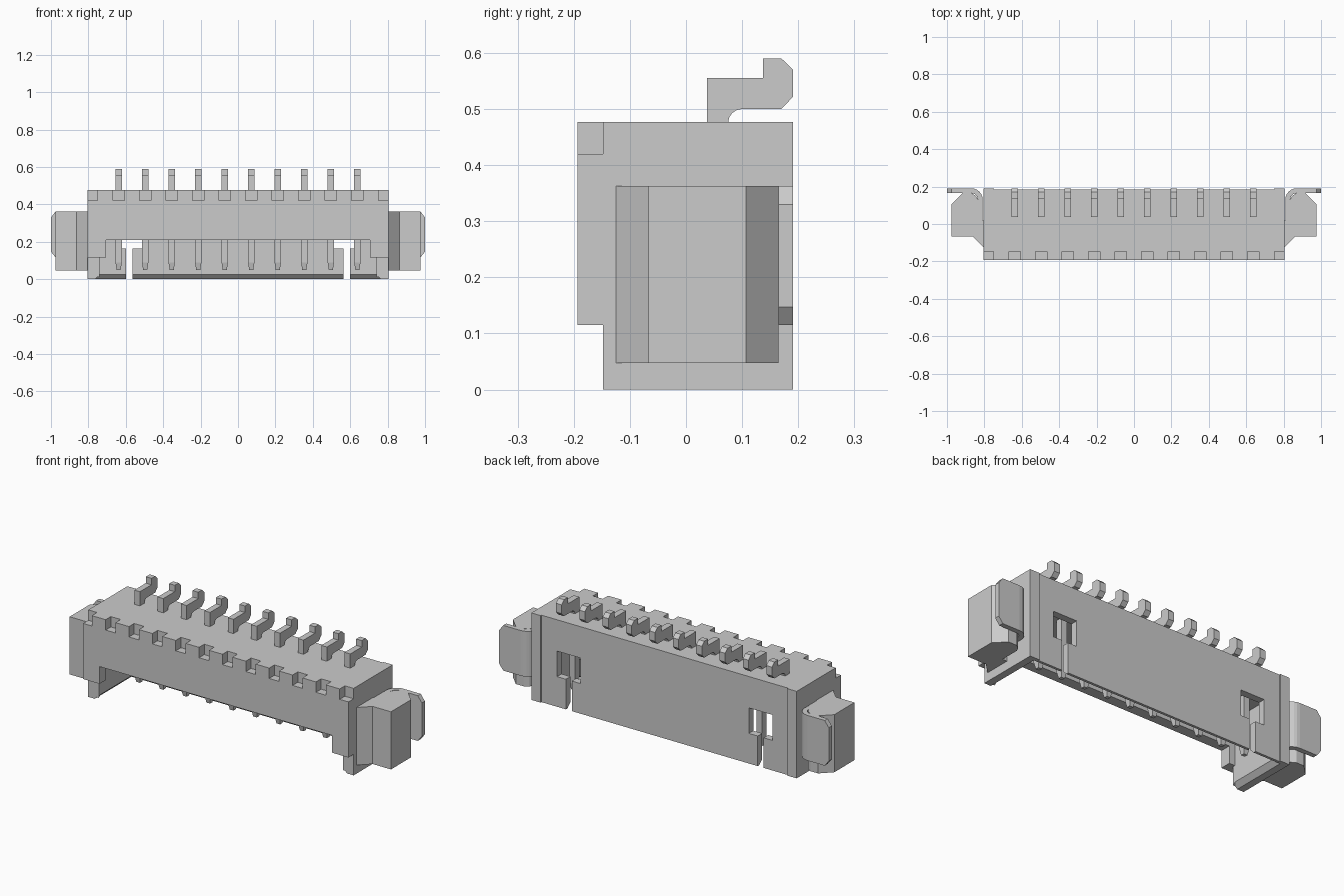
import bpy, bmesh, math

if "Cube" in bpy.data.objects:
    bpy.data.objects.remove(bpy.data.objects["Cube"])

PITCH = 0.1418
PIN_X = [(i - 4.5) * PITCH for i in range(10)]


def loft(bm, ring_a, ring_b):
    """Closed solid between two matching rings of 3D points."""
    a = [bm.verts.new(p) for p in ring_a]
    b = [bm.verts.new(p) for p in ring_b]
    bm.faces.new(a)
    bm.faces.new(b[::-1])
    for i in range(len(a)):
        j = (i + 1) % len(a)
        bm.faces.new((a[j], a[i], b[i], b[j]))


def rect(x0, x1, y0, y1, z):
    return [(x0, y0, z), (x1, y0, z), (x1, y1, z), (x0, y1, z)]


def box(bm, x0, x1, y0, y1, z0, z1):
    loft(bm, rect(x0, x1, y0, y1, z0), rect(x0, x1, y0, y1, z1))


def finish(bm, name):
    bmesh.ops.recalc_face_normals(bm, faces=bm.faces)
    me = bpy.data.meshes.new(name)
    bm.to_mesh(me)
    bm.free()
    ob = bpy.data.objects.new(name, me)
    bpy.context.collection.objects.link(ob)
    return ob


def cut(target, build, name):
    """Subtract the solid(s) drawn by build(bm) from target."""
    bm = bmesh.new()
    build(bm)
    cutter = finish(bm, name)
    cutter.hide_render = True
    mod = target.modifiers.new(name, 'BOOLEAN')
    mod.operation, mod.solver, mod.object = 'DIFFERENCE', 'EXACT', cutter
    bpy.context.view_layer.objects.active = target
    bpy.ops.object.modifier_apply(modifier=name)
    bpy.data.objects.remove(cutter)


# Housing block
bm = bmesh.new()
box(bm, -0.805, 0.805, -0.193, 0.191, 0, 0.477)
housing = finish(bm, "housing")

# Mating cavity, open downwards, with a flared mouth
cut(housing, lambda b: box(b, -0.74, 0.74, -0.135, 0.145, -0.1, 0.37), "cavity")
cut(housing, lambda b: loft(b, rect(-0.79, 0.79, -0.185, 0.195, -0.025),
                            rect(-0.74, 0.74, -0.135, 0.145, 0.025)), "mouth_flare")
# Front: stepped-back foot and the wide opening
cut(housing, lambda b: box(b, -0.9, 0.9, -0.3, -0.148, -0.1, 0.115), "foot_step")
cut(housing, lambda b: box(b, -0.74, 0.74, -0.3, -0.1, -0.1, 0.115), "lower_opening")
cut(housing, lambda b: box(b, -0.705, 0.705, -0.3, -0.1, -0.1, 0.21), "front_opening")
# Shallow recess of the back face
cut(housing, lambda b: box(b, -0.748, 0.748, 0.184, 0.3, -0.1, 0.6), "back_recess")


# Latch windows with slots running down to the edge
def windows(b):
    for s in (-1, 1):
        c = s * 0.582
        box(b, c - 0.072, c + 0.072, 0.1, 0.3, 0.165, 0.305)


def slots(b):
    for s in (-1, 1):
        c = s * 0.582
        box(b, c - 0.018, c + 0.018, 0.1, 0.3, -0.1, 0.2)


# Notches along the top front edge
def notches(b):
    for x in PIN_X:
        box(b, x - 0.03, x + 0.03, -0.3, -0.148, 0.42, 0.6)
    for s in (-1, 1):
        box(b, *sorted((s * 0.752, s * 0.9)), -0.3, -0.148, 0.42, 0.6)


cut(housing, windows, "latch_windows")
cut(housing, slots, "latch_slots")
cut(housing, notches, "edge_notches")

# Contact pins: bent tail on top, straight blade and tapered tip below
tail = [(0.037, 0.09), (0.037, 0.555), (0.137, 0.555), (0.137, 0.59), (0.17, 0.59),
        (0.191, 0.57), (0.191, 0.522), (0.17, 0.50)]
tail += [(0.10 - 0.025 * math.sin(a), 0.475 + 0.025 * math.cos(a))
         for a in (i * math.pi / 8 for i in range(5))]
tail += [(0.075, 0.09)]
for n, x in enumerate(PIN_X):
    bm = bmesh.new()
    w = 0.017
    loft(bm, [(x - w, y, z) for y, z in tail], [(x + w, y, z) for y, z in tail])
    loft(bm, rect(x - 0.011, x + 0.011, 0.046, 0.066, 0.05),
         rect(x - w, x + w, 0.037, 0.075, 0.09))
    finish(bm, f"contact_pin_{n + 1}")

# Side ears and bent solder tabs
ear = [(0.80, -0.13), (0.863, -0.067), (0.975, -0.067), (0.975, 0.107), (0.917, 0.165),
       (0.87, 0.165), (0.845, 0.15), (0.833, 0.125), (0.833, 0.02), (0.80, 0.02)]
arc = [i * math.pi / 12 for i in range(7)]
bend = [(0.87 - 0.061 * math.sin(a), 0.13 + 0.061 * math.cos(a)) for a in arc]
bend += [(0.809, 0.015), (0.835, 0.015)]
bend += [(0.87 - 0.035 * math.sin(a), 0.13 + 0.035 * math.cos(a)) for a in arc[::-1]]
plate = [(0.87, 0.115), (0.975, 0.115), (1.0, 0.147), (1.0, 0.33), (0.975, 0.363), (0.87, 0.363)]
for s, side in ((-1, "left"), (1, "right")):
    bm = bmesh.new()
    loft(bm, [(s * x, y, 0.047) for x, y in ear], [(s * x, y, 0.363) for x, y in ear])
    finish(bm, f"ear_{side}")
    bm = bmesh.new()
    loft(bm, [(s * x, 0.165, z) for x, z in plate], [(s * x, 0.191, z) for x, z in plate])
    loft(bm, [(s * x, y, 0.115) for x, y in bend], [(s * x, y, 0.363) for x, y in bend])
    finish(bm, f"solder_tab_{side}")
